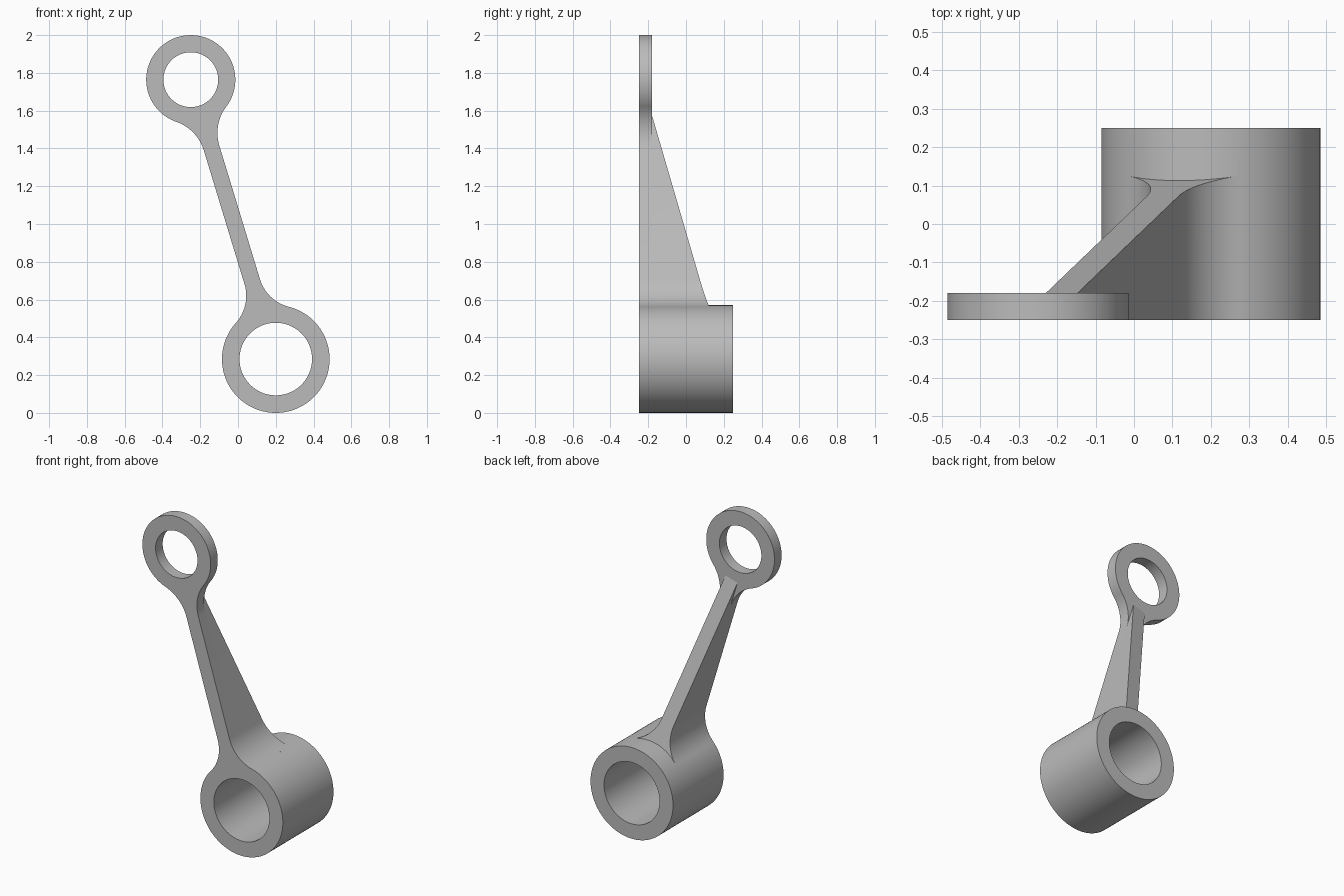
import bpy, bmesh, math
from mathutils import Vector

cube = bpy.data.objects.get("Cube")
if cube:
    bpy.data.objects.remove(cube, do_unlink=True)

grey = bpy.data.materials.new("plain grey")
grey.use_nodes = True
color = (0.5, 0.5, 0.5, 1)
grey.diffuse_color = color
grey.node_tree.nodes["Principled BSDF"].inputs["Base Color"].default_value = color

# Main sizes: s runs along the link from the boss, t across it
BOSS, EYE = Vector((0.20, 0.285)), Vector((-0.25, 1.764))
BOSS_R, EYE_R, HALF = 0.285, 0.236, 0.043
FRONT, PLATE_BACK, BOSS_BACK = -0.25, -0.18, 0.25
LENGTH = (EYE - BOSS).length
ALONG = (EYE - BOSS).normalized()
ACROSS = Vector((ALONG.y, -ALONG.x))
RIB_END = 1.335


def rib_back(s):
    return 0.113 - 0.279 * (s - BOSS_R)


def prism(name, outline, front, back):
    """Solid from a (t, s) outline; back is a function of s."""
    bm = bmesh.new()

    def vert(t, s, y):
        p = BOSS + ALONG * s + ACROSS * t
        return bm.verts.new((p.x, y, p.y))
    a = [vert(t, s, front) for t, s in outline]
    b = [vert(t, s, back(s)) for t, s in outline]
    bm.faces.new(a)
    bm.faces.new(b[::-1])
    for i in range(len(a)):
        j = (i + 1) % len(a)
        bm.faces.new((a[i], b[i], b[j], a[j]))
    bmesh.ops.remove_doubles(bm, verts=bm.verts, dist=1e-5)
    bmesh.ops.recalc_face_normals(bm, faces=bm.faces)
    mesh = bpy.data.meshes.new(name)
    bm.to_mesh(mesh)
    bm.free()
    mesh.materials.append(grey)
    ob = bpy.data.objects.new(name, mesh)
    bpy.context.collection.objects.link(ob)
    return ob


def disc(name, s, radius, front, back):
    n = 128
    ring = [(radius * math.cos(math.tau * i / n), s + radius * math.sin(math.tau * i / n))
            for i in range(n)]
    return prism(name, ring, front, lambda _: back)


def fillet(radius, r, n=14):
    """Concave arc from the arm side down to a circle centred on s = 0."""
    cx = HALF + r
    cs = math.sqrt((radius + r) ** 2 - cx ** 2)
    sweep = math.atan2(cs, cx)
    pts = [(cx - r * math.cos(sweep * i / n), cs - r * math.sin(sweep * i / n))
           for i in range(n + 1)]
    t, s = pts[-1]
    return pts + [(t * 0.9, s * 0.9)]


def mirrored(side):
    return side + [(-t, s) for t, s in reversed(side)]


# Arm outlines: flared plate and tapering rib
low = fillet(BOSS_R, 0.215)[::-1]
high = [(t, LENGTH - s) for t, s in fillet(EYE_R, 0.23)]
link = prism("connecting_link", mirrored(low + high), FRONT, lambda _: PLATE_BACK)
rib = prism("rib", mirrored(low + [(HALF, RIB_END)]), PLATE_BACK,
            lambda s: PLATE_BACK if s >= RIB_END else rib_back(s))

# Bosses and their bores
boss = disc("boss", 0, BOSS_R, FRONT, BOSS_BACK)
eye = disc("eye", LENGTH, EYE_R, FRONT, PLATE_BACK)
boss_bore = disc("boss_bore", 0, 0.192, FRONT - 0.1, BOSS_BACK + 0.1)
eye_bore = disc("eye_bore", LENGTH, 0.145, FRONT - 0.1, PLATE_BACK + 0.1)

for part, operation in ((rib, 'UNION'), (boss, 'UNION'), (eye, 'UNION'),
                        (boss_bore, 'DIFFERENCE'), (eye_bore, 'DIFFERENCE')):
    mod = link.modifiers.new(part.name, 'BOOLEAN')
    mod.operation = operation
    mod.solver = 'EXACT'
    mod.object = part

# Bake the booleans and drop the helpers
graph = bpy.context.evaluated_depsgraph_get()
solid = bpy.data.meshes.new_from_object(link.evaluated_get(graph))
link.modifiers.clear()
link.data = solid
for part in (rib, boss, eye, boss_bore, eye_bore):
    bpy.data.objects.remove(part, do_unlink=True)

# Smooth curved walls, crisp edges
bpy.ops.object.select_all(action='DESELECT')
link.select_set(True)
bpy.context.view_layer.objects.active = link
bpy.ops.object.shade_smooth_by_angle(angle=math.radians(12))
